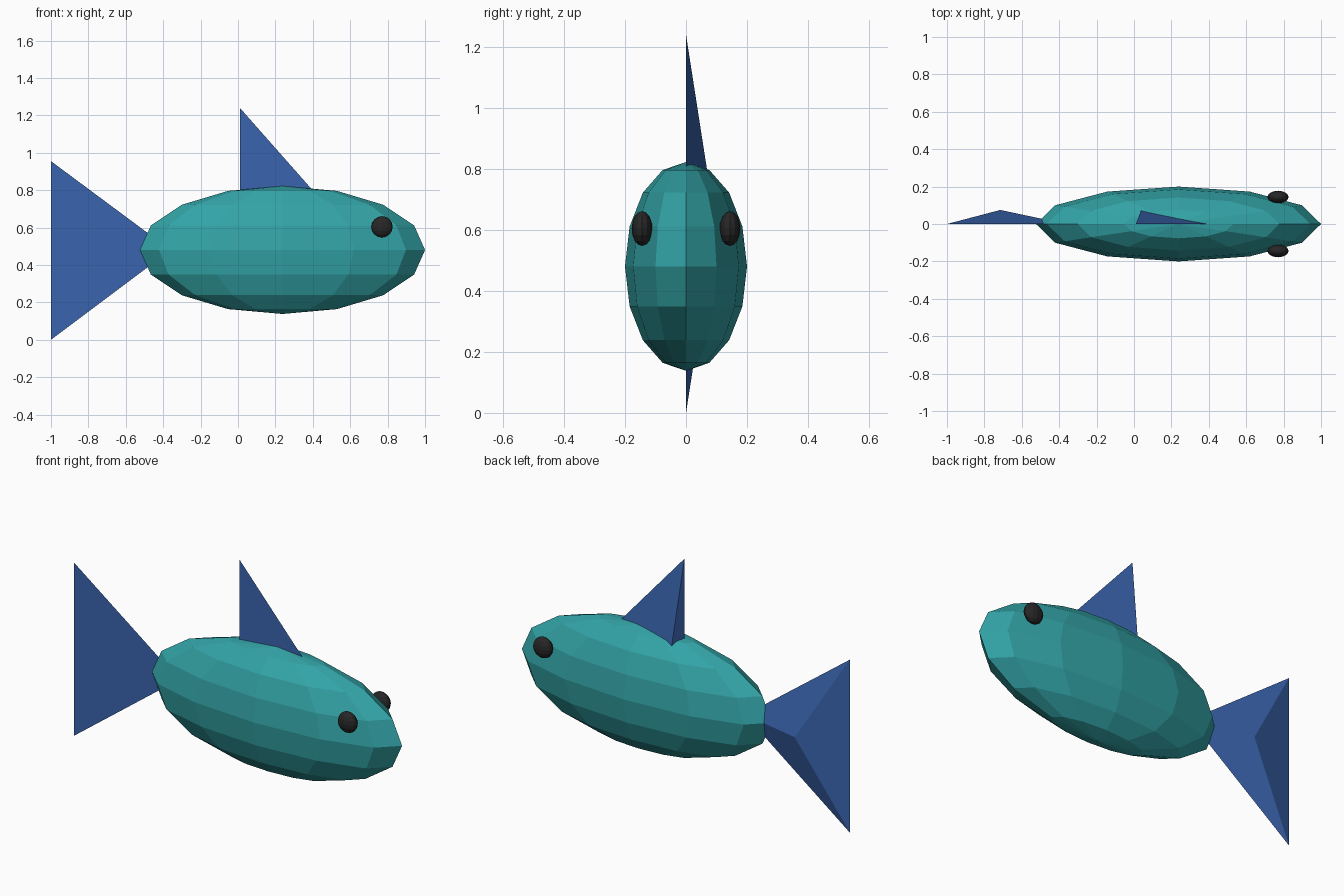
import bpy
import bmesh
from mathutils import Matrix, Vector

if "Cube" in bpy.data.objects:
    bpy.data.objects.remove(bpy.data.objects["Cube"])


def material(name, rgb):
    mat = bpy.data.materials.new(name)
    mat.use_nodes = True
    color = (*rgb, 1)
    mat.diffuse_color = color
    mat.node_tree.nodes["Principled BSDF"].inputs["Base Color"].default_value = color
    return mat


def add_object(name, bm, mat):
    bmesh.ops.recalc_face_normals(bm, faces=bm.faces)
    mesh = bpy.data.meshes.new(name)
    bm.to_mesh(mesh)
    bm.free()
    mesh.materials.append(mat)
    obj = bpy.data.objects.new(name, mesh)
    bpy.context.collection.objects.link(obj)
    return obj


def ellipsoid(name, center, radii, mat):
    bm = bmesh.new()
    bmesh.ops.create_uvsphere(
        bm, u_segments=12, v_segments=8, radius=1,
        matrix=Matrix.Translation(center) @ Matrix.Diagonal((*radii, 1)))
    return add_object(name, bm, mat)


def fin(name, outline, ridge, mat):
    """Flat triangle on the y = 0 plane raised to a ridge point on the +y side."""
    bm = bmesh.new()
    for point in [Vector((x, 0, z)) for x, z in outline] + [Vector(ridge)]:
        bm.verts.new(point)
    bmesh.ops.convex_hull(bm, input=bm.verts)
    return add_object(name, bm, mat)


teal = material("teal", (0.033, 0.37, 0.385))
blue = material("blue", (0.042, 0.127, 0.42))
black = material("black", (0.02, 0.02, 0.02))

# Faceted body
ellipsoid("body", (0.238, 0, 0.48), (0.762, 0.2, 0.342), teal)

# Eyes on both sides of the head
for side, y in (("left", 0.144), ("right", -0.144)):
    ellipsoid(side + "_eye", (0.77, y, 0.604), (0.057, 0.034, 0.057), black)

# Tail and back fins
fin("tail_fin", [(-1, 0), (-1, 0.955), (-0.36, 0.48)], (-0.715, 0.075, 0.48), blue)
fin("dorsal_fin", [(0.01, 1.24), (0.01, 0.7), (0.487, 0.7)], (0.042, 0.084, 0.7), blue)
